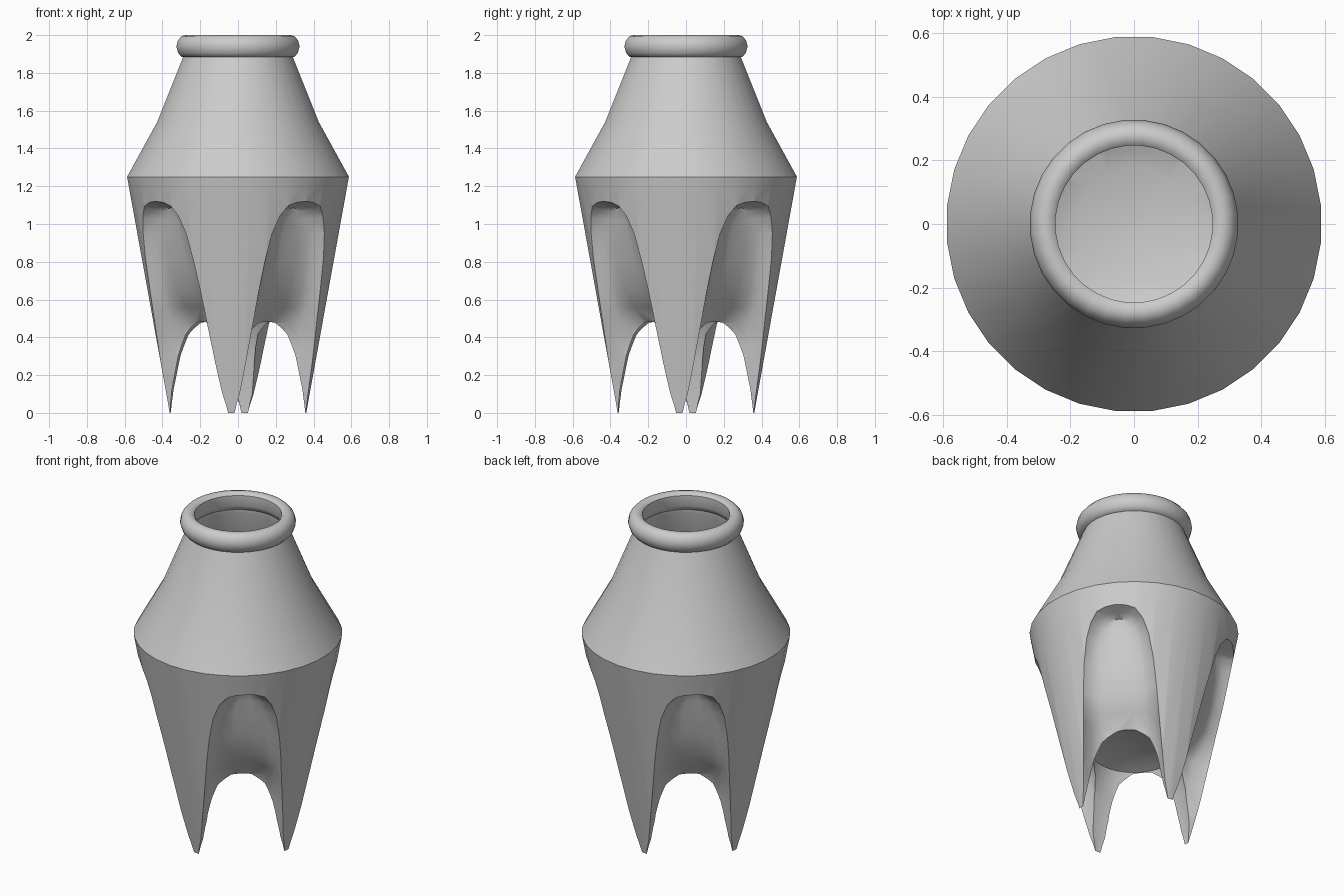
import bpy, bmesh, math
from mathutils import Vector, Matrix

SEG = 32
TURN = math.pi / SEG          # facets are turned by half a step

cube = bpy.data.objects.get("Cube")
if cube:
    bpy.data.objects.remove(cube, do_unlink=True)

grey = bpy.data.materials.new("plain_grey")
grey.use_nodes = True
tone = (0.6, 0.6, 0.6, 1)
grey.diffuse_color = tone
grey.node_tree.nodes["Principled BSDF"].inputs["Base Color"].default_value = tone


def finish(name, bm):
    bmesh.ops.remove_doubles(bm, verts=bm.verts, dist=1e-5)
    bmesh.ops.recalc_face_normals(bm, faces=bm.faces)
    mesh = bpy.data.meshes.new(name)
    bm.to_mesh(mesh)
    bm.free()
    mesh.materials.append(grey)
    obj = bpy.data.objects.new(name, mesh)
    bpy.context.collection.objects.link(obj)
    return obj


def lathe(name, profile, closed=False):
    """Turn an (r, z) profile about the z axis; open ends are capped."""
    bm = bmesh.new()
    rings = []
    for r, z in profile:
        rings.append([bm.verts.new((r * math.cos(TURN + math.tau * i / SEG),
                                    r * math.sin(TURN + math.tau * i / SEG), z))
                      for i in range(SEG)])
    pairs = list(zip(rings, rings[1:]))
    if closed:
        pairs.append((rings[-1], rings[0]))
    else:
        bm.faces.new(rings[0])
        bm.faces.new(rings[-1])
    for a, b in pairs:
        for i in range(SEG):
            j = (i + 1) % SEG
            bm.faces.new((a[i], a[j], b[j], b[i]))
    return finish(name, bm)


def lerp_table(table, x):
    for (x0, y0), (x1, y1) in zip(table, table[1:]):
        if x <= x1:
            return y0 + (y1 - y0) * (x - x0) / (x1 - x0)
    return table[-1][1]


# Groove shape: half width by height, and floor distance by height
ARCH = [(0.004, 1.12), (0.06, 1.115), (0.11, 1.095), (0.15, 1.04), (0.18, 0.95),
        (0.2, 0.8), (0.211, 0.65), (0.215, 0.56), (0.218, 0.48), (0.224, 0.35),
        (0.23, 0.2), (0.235, 0.1), (0.243, 0.03), (0.252, -0.05)]
FLOOR = [(-0.05, 0.2), (0.35, 0.21), (0.5, 0.25), (0.57, 0.32),
         (0.67, 0.375), (0.9, 0.43), (1.15, 0.46)]
# Half of the channel section: (share of depth, share of width)
SECTION = [(0, 0.28), (0.12, 0.6), (0.45, 0.84), (1, 1), (2.5, 1.3)]


def groove_cutter(angle, grow=0.0):
    """Channel with an arched top; grow widens it on every side."""
    bm = bmesh.new()
    spin = Matrix.Rotation(angle, 4, 'Z')
    rows = []
    for w, z in ARCH:
        outer_r = 0.363 + 0.227 * max(z, 0) / 1.25
        surface = math.sqrt(outer_r ** 2 - w ** 2)
        floor = lerp_table(FLOOR, z) - grow
        sink = max(0, z - 0.95) * 0.2
        half = [Vector((floor + (surface - floor) * d, (w + grow) * s,
                        z + grow - sink * max(0, 1 - d))) for d, s in SECTION]
        mirrored = [Vector((p.x, -p.y, p.z)) for p in reversed(half)]
        rows.append([bm.verts.new(spin @ p) for p in mirrored + half])
    count = len(rows[0])
    for a, b in zip(rows, rows[1:]):
        for i in range(count):
            j = (i + 1) % count
            bm.faces.new((a[i], a[j], b[j], b[i]))
    bm.faces.new(rows[0])
    bm.faces.new(rows[-1])
    bmesh.ops.triangulate(bm, faces=bm.faces)
    return finish("groove_cutter", bm)


def carve(target, cutter):
    mod = target.modifiers.new("carve", 'BOOLEAN')
    mod.operation = 'DIFFERENCE'
    mod.solver = 'EXACT'
    mod.object = cutter
    bpy.context.view_layer.objects.active = target
    bpy.ops.object.modifier_apply(modifier=mod.name)
    bpy.data.objects.remove(cutter, do_unlink=True)


groove_angles = [math.radians(45) - TURN + n * math.pi / 2 for n in range(4)]

# Body: tapering lower cone and concave shoulder
body = lathe("body", [(0.363, 0), (0.59, 1.25), (0.43, 1.54), (0.285, 1.9)])

# Hollow inside: the grooves bulge into it, leaving an even wall
cavity = lathe("cavity_cutter", [
    (0.02, 0.565), (0.18, 0.575), (0.32, 0.62), (0.41, 0.74), (0.48, 0.98),
    (0.545, 1.23), (0.39, 1.54), (0.262, 1.87), (0.262, 1.95)])
for angle in groove_angles:
    carve(cavity, groove_cutter(angle, 0.035))
carve(body, cavity)

# Vault between the legs
carve(body, lathe("vault_cutter", [
    (0.366, -0.05), (0.352, 0.12), (0.318, 0.3), (0.285, 0.41),
    (0.245, 0.485), (0.15, 0.515), (0.02, 0.525)]))

# Four arched grooves leave four pointed legs
for angle in groove_angles:
    carve(body, groove_cutter(angle))

# Rounded rim around the mouth
rim = lathe("rim", [
    (0.247, 1.985), (0.26, 1.997), (0.28, 2.0), (0.3, 1.995), (0.32, 1.972),
    (0.328, 1.94), (0.318, 1.905), (0.3, 1.885), (0.28, 1.88),
    (0.262, 1.89), (0.247, 1.92)], closed=True)

for obj in (body, rim):
    bpy.ops.object.select_all(action='DESELECT')
    obj.select_set(True)
    bpy.context.view_layer.objects.active = obj
    bpy.ops.object.shade_smooth_by_angle(angle=math.radians(36))
